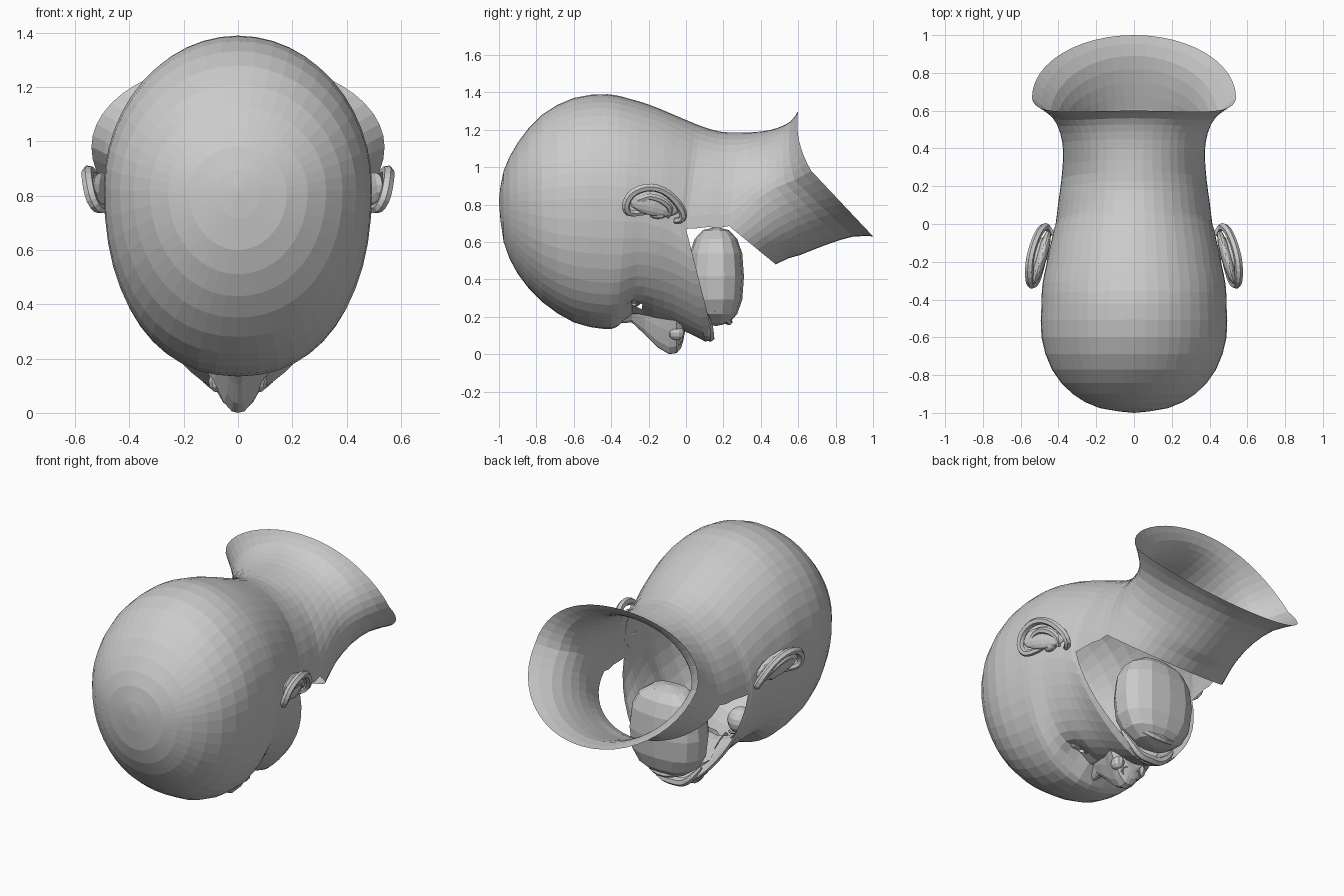
import bpy, bmesh
from math import sin, cos, pi, exp
from mathutils import Vector

if "Cube" in bpy.data.objects:
    bpy.data.objects.remove(bpy.data.objects["Cube"])

N = 24  # segments in half a ring


def mesh_object(name, bm):
    bmesh.ops.recalc_face_normals(bm, faces=bm.faces)
    me = bpy.data.meshes.new(name)
    bm.to_mesh(me)
    bm.free()
    ob = bpy.data.objects.new(name, me)
    bpy.context.collection.objects.link(ob)
    return ob


def tube(name, pts, radii, closed=False):
    cu = bpy.data.curves.new(name, 'CURVE')
    cu.dimensions = '3D'
    cu.bevel_depth = 1.0
    cu.bevel_resolution = 1
    cu.resolution_u = 3
    cu.use_fill_caps = True
    sp = cu.splines.new('NURBS')
    sp.points.add(len(pts) - 1)
    for p, co, r in zip(sp.points, pts, radii):
        p.co = (*co, 1)
        p.radius = r
    sp.order_u = 3
    sp.use_endpoint_u = not closed
    sp.use_cyclic_u = closed
    ob = bpy.data.objects.new(name, cu)
    bpy.context.collection.objects.link(ob)
    return ob


def blob(name, loc, size, seg=12, rings=8, power=1.0):
    bm = bmesh.new()
    bmesh.ops.create_uvsphere(bm, u_segments=seg, v_segments=rings, radius=1)
    for v in bm.verts:
        v.co = Vector([l + s * (abs(c) ** power) * (1 if c > 0 else -1)
                       for c, s, l in zip(v.co, size, loc)])
    return mesh_object(name, bm)


# Control rings: back point, side point, face/throat point (each y, z), half width
rings = [
    (-1, .83, -1, .82, -1, .81, 0),
    (-.975, .98, -.975, .81, -.975, .6, .18),
    (-.9, 1.13, -.9, .82, -.9, .43, .325),
    (-.77, 1.28, -.77, .82, -.77, .28, .435),
    (-.6, 1.37, -.6, .83, -.6, .17, .49),
    (-.42, 1.39, -.43, .83, -.44, .135, .49),
    (-.3, 1.365, -.32, .82, -.37, .145, .485),
    (-.2, 1.335, -.22, .80, -.29, .205, .465),
    (-.1, 1.295, -.14, .77, -.18, .19, .45),
    (-.03, 1.265, -.08, .74, -.06, .15, .435),
    (.03, 1.24, -.03, .70, .06, .09, .425),
    (.08, 1.22, .0, .67, .15, .08, .415),
    (.18, 1.19, .12, .68, .3, .3, .40),
    (.28, 1.185, .23, .685, .48, .48, .385),
    (.40, 1.19, .37, .82, .61, .53, .375),
    (.49, 1.21, .48, .89, .75, .585, .39),
    (.56, 1.245, .58, .93, .89, .628, .44),
    (.60, 1.30, .67, .98, 1.0, .63, .54),
]
FACE_END, THROAT = 11 * 2, 13 * 2


def spline(i, t):
    a, b, c, d = (rings[max(0, min(len(rings) - 1, i + k))] for k in (-1, 0, 1, 2))
    return [q + .5 * t * (r - p + t * (2*p - 5*q + 4*r - s + t * (3*(q - r) + s - p)))
            for p, q, r, s in zip(a, b, c, d)]


def ramp(v, a, b):
    return max(0, min(1, (v - a) / (b - a)))


# Head and neck shell, with the jaw left open
bm = bmesh.new()
grid = []
fine = [spline(i, t) for i in range(len(rings) - 1) for t in (0, .5)] + [rings[-1]]
for ty, tz, my, mz, by, bz, w in fine:
    # Forehead is slightly boxier than the mouth and neck
    box = 1 - .11 * ramp(by, -.98, -.7) * (1 - ramp(by, -.3, .12))
    mouth = .24 * ramp(by, -.28, .0) * (1 - ramp(by, .15, .3))
    row = []
    for j in range(2 * N):
        a = pi * j / N
        u, s = cos(a), sin(a)
        q = box if u < 0 else 1
        k = abs(u) ** q
        x = w * abs(s) ** q * (1 if s > 0 else -1)
        ey, ez = (ty, tz) if u > 0 else (by, bz)
        y, z = my + k * (ey - my), mz + k * (ez - mz)
        if u < 0:  # narrower mouth, eye sockets
            x *= 1 - mouth * k * k
            z += .045 * exp(-((abs(x) - .17) / .08) ** 2 - ((y + .29) / .07) ** 2)
        else:
            y -= .12 * ramp(by, .7, 1) * k * (1 - k)
        row.append(bm.verts.new((x, y, z)))
    grid.append(row)
for i in range(len(grid) - 1):
    for j in range(2 * N):
        back = j < N / 2 or j >= 1.5 * N
        if FACE_END <= i < THROAT and not back:
            continue
        k = (j + 1) % (2 * N)
        q = (grid[i][j], grid[i][k], grid[i + 1][k], grid[i + 1][j])
        c = sum((v.co for v in q), Vector()) / 4
        if c.z < .4 and ((abs(c.x) - .17) / .05) ** 2 + ((c.y + .28) / .025) ** 2 < 1:
            continue
        bm.faces.new(q)
bmesh.ops.remove_doubles(bm, verts=bm.verts, dist=.0005)
bmesh.ops.delete(bm, geom=[v for v in bm.verts if not v.link_faces], context='VERTS')
mesh_object("head_and_neck", bm)

# Nose: lofted ridge (y, tip z, root z, half width)
bm = bmesh.new()
section = [(-1, 0), (-.8, .35), (-.45, .8), (-.2, .97), (0, 1),
           (.2, .97), (.45, .8), (.8, .35), (1, 0)]
rows = []
for y, tip, root, w in [(-.35, .165, .2, .04), (-.29, .17, .24, .06), (-.22, .105, .23, .075),
                        (-.15, .035, .21, .09), (-.09, 0, .19, .115), (-.05, .006, .18, .125),
                        (-.025, .035, .17, .11), (-.01, .09, .16, .08)]:
    rows.append([bm.verts.new((sx * w, y, root + (tip - root) * h)) for sx, h in section])
for r, s in zip(rows, rows[1:]):
    for j in range(len(section) - 1):
        bm.faces.new((r[j], r[j + 1], s[j + 1], s[j]))
bm.faces.new(rows[-1])
mesh_object("nose", bm)

# Paired parts
for side, sx in (("left", 1), ("right", -1)):
    def m(pts):
        return [(sx * x, y, z) for x, y, z in pts]

    blob(side + "_eyeball", (sx * .17, -.28, .345), (.075, .075, .075))
    lid = [(.17 + .072 * cos(a), -.285 + .036 * sin(a), .285 + .025 * cos(a))
           for a in (k * pi / 4 for k in range(8))]
    tube(side + "_eyelid", m(lid), [.013] * 8, True)
    blob(side + "_nostril_wing", (sx * .075, -.05, .115), (.035, .045, .04), 10, 6)
    tube(side + "_nostril", m([(.042 + .02 * cos(k * pi / 3), -.028 + .012 * sin(k * pi / 3),
                                .07 + .022 * sin(k * pi / 3)) for k in range(6)]), [.006] * 6, True)
    # Ear: outer rim, inner fold, bowl and front flap
    tube(side + "_ear_rim", m([(.475, -.17, .77), (.505, -.29, .74), (.54, -.33, .78),
                               (.555, -.30, .86), (.555, -.2, .90), (.53, -.1, .87),
                               (.49, -.02, .78), (.455, -.01, .71), (.435, -.06, .715)]),
         [.014, .018, .022, .022, .022, .02, .022, .02, .016])
    tube(side + "_ear_fold", m([(.52, -.28, .80), (.53, -.22, .85), (.515, -.13, .83),
                                (.48, -.07, .77), (.455, -.1, .735)]),
         [.012, .018, .02, .018, .012])
    ear = blob(side + "_ear_bowl", (0, 0, 0), (.03, .155, .07), 12, 8)
    ear.location = (sx * .49, -.175, .81)
    ear.rotation_euler = (-.22, 0, sx * .28)
    blob(side + "_ear_flap", (sx * .47, -.15, .745), (.025, .045, .022), 8, 6)

# Mouth bag and lips
blob("mouth_bag", (0, .16, .415), (.235, .15, .265), 14, 8, .8)
tube("upper_lip", [(-.18, .11, .21), (-.14, .13, .15), (-.07, .125, .092), (0, .13, .09),
                   (.07, .125, .092), (.14, .13, .15), (.18, .11, .21)],
     [.01, .02, .025, .025, .025, .02, .01])
tube("lower_lip", [(-.18, .15, .24), (-.13, .2, .2), (0, .24, .165), (.13, .2, .2),
                   (.18, .15, .24)], [.01, .018, .022, .018, .01])

# Turn the tubes into meshes
bpy.ops.object.select_all(action='DESELECT')
for ob in list(bpy.context.collection.objects):
    if ob.type == 'CURVE':
        ob.select_set(True)
        bpy.context.view_layer.objects.active = ob
bpy.ops.object.convert(target='MESH')
for ob in bpy.context.collection.objects:
    for p in ob.data.polygons:
        p.use_smooth = False
